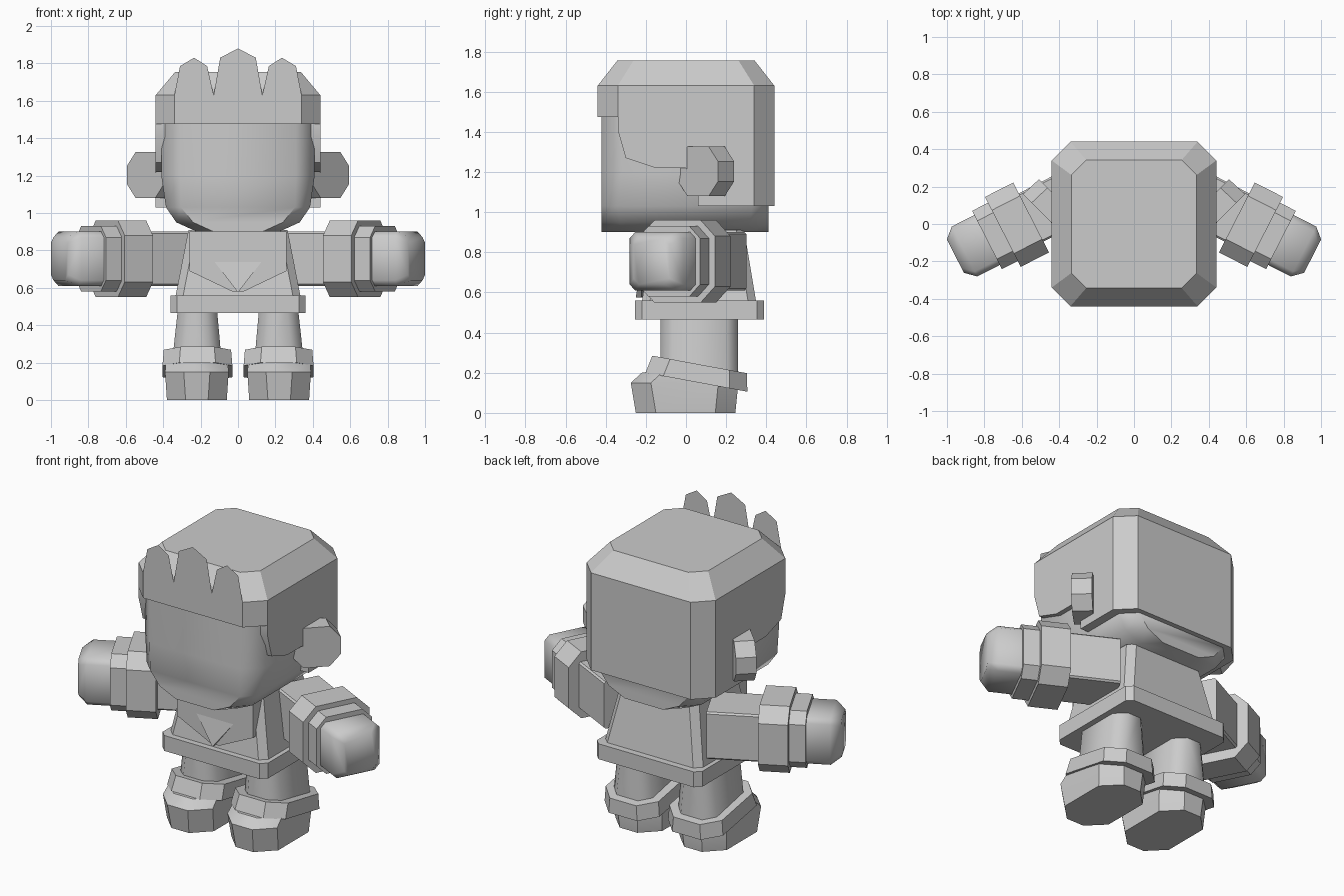
import bpy, bmesh, math
from mathutils import Matrix, Vector

if "Cube" in bpy.data.objects:
    bpy.data.objects.remove(bpy.data.objects["Cube"])

grey = bpy.data.materials.new("plain grey")
grey.diffuse_color = (0.6, 0.6, 0.6, 1)
grey.use_nodes = True
grey.node_tree.nodes["Principled BSDF"].inputs["Base Color"].default_value = grey.diffuse_color


def shade(ob, angle):
    bpy.ops.object.select_all(action='DESELECT')
    ob.select_set(True)
    bpy.context.view_layer.objects.active = ob
    bpy.ops.object.shade_smooth_by_angle(angle=math.radians(angle))


def finish(name, bm, angle=30, mirror=False, recalc=True):
    if recalc:
        bmesh.ops.recalc_face_normals(bm, faces=bm.faces)
    me = bpy.data.meshes.new(name)
    bm.to_mesh(me)
    bm.free()
    me.materials.append(grey)
    ob = bpy.data.objects.new(name, me)
    bpy.context.collection.objects.link(ob)
    shade(ob, angle)
    if mirror:
        ob.modifiers.new("mirror", 'MIRROR').use_mirror_merge = False
    return ob


def loft(name, sections, matrix=Matrix(), angle=30, mirror=False):
    """Chamfered rectangles (height, half x, half y, chamfer, centre x, centre y) joined in a stack."""
    bm = bmesh.new()
    rings = []
    for t, hx, hy, c, cx, cy in sections:
        quarter = [(hx - c, -hy), (hx, c - hy), (hx, hy - c), (hx - c, hy)]
        pts = quarter + [(-x, -y) for x, y in quarter]
        rings.append([bm.verts.new(matrix @ Vector((cx + x, cy + y, t))) for x, y in pts])
    for a, b in zip(rings, rings[1:]):
        for i in range(8):
            j = (i + 1) % 8
            bm.faces.new((a[i], a[j], b[j], b[i]))
    bm.faces.new(rings[0][::-1])
    bm.faces.new(rings[-1])
    return finish(name, bm, angle, mirror)


def extrude(name, outline, direction, mirror=False):
    """A flat outline of 3D points pushed along a direction."""
    bm = bmesh.new()
    face = bm.faces.new([bm.verts.new(p) for p in outline])
    new = bmesh.ops.extrude_face_region(bm, geom=[face])["geom"]
    bmesh.ops.translate(bm, vec=direction, verts=[v for v in new if isinstance(v, bmesh.types.BMVert)])
    # keep the starting cap so that the solid is closed
    if not face.is_valid:
        bmesh.ops.holes_fill(bm, edges=bm.edges)
    return finish(name, bm, 30, mirror)


# head with a narrowing chin
loft("head", [(0.90, 0.22, 0.415, 0.09, 0, -0.005), (0.95, 0.33, 0.415, 0.09, 0, -0.005),
              (1.03, 0.385, 0.415, 0.08, 0, -0.005), (1.20, 0.41, 0.415, 0.10, 0, -0.005),
              (1.55, 0.41, 0.415, 0.10, 0, -0.005)], angle=50)

# hair cap, trimmed along its side hairline
hair = loft("hair", [(0.95, 0.44, 0.44, 0.10, 0, 0), (1.63, 0.44, 0.44, 0.10, 0, 0),
                     (1.755, 0.335, 0.342, 0.08, 0, 0)])
line = [(-0.6, 1.475), (-0.34, 1.475), (-0.34, 1.41), (-0.30, 1.27), (-0.15, 1.22), (0, 1.22),
        (0.06, 1.15), (0.06, 1.03), (0.6, 1.03), (0.6, 1.9), (-0.6, 1.9)]
cutter = extrude("hairline cutter", [(-0.6, y, z) for y, z in line], (1.2, 0, 0))
cutter.hide_render = True
cut = hair.modifiers.new("trim", 'BOOLEAN')
cut.operation, cut.object, cut.solver = 'INTERSECT', cutter, 'EXACT'
bpy.context.view_layer.objects.active = hair
bpy.ops.object.modifier_apply(modifier="trim")
bpy.data.objects.remove(cutter)
shade(hair, 46)

# three flat hair spikes above the forehead
side = [(-0.34, 1.63), (-0.13, 1.63), (-0.165, 1.785), (-0.235, 1.83), (-0.31, 1.785)]
middle = [(-0.13, 1.63), (0.13, 1.63), (0.095, 1.83), (0, 1.88), (-0.095, 1.83)]
bm = bmesh.new()
for spike in (side, middle, [(-x, z) for x, z in side][::-1]):
    bm.faces.new([bm.verts.new((x, -0.441, z)) for x, z in spike])
finish("hair_spikes", bm, recalc=False)

# ears: octagonal slabs turned outwards
ear = [(0.14, 0.05), (0.075, 0.123), (-0.075, 0.123), (-0.14, 0.05)]
ear += [(-w, -h) for w, h in ear]
extrude("ear", [(0.495 + 0.7 * w, 0.06 + 0.71 * w, 1.203 + h) for w, h in ear],
        (-0.085, 0.08, 0), mirror=True)

# torso, belt and crossed collar
loft("torso", [(0.55, 0.335, 0.285, 0.04, 0, 0.065), (0.91, 0.265, 0.23, 0.04, 0, 0.06)])
loft("belt", [(0.465, 0.36, 0.322, 0.035, 0, 0.067), (0.56, 0.36, 0.322, 0.035, 0, 0.067)])
lapel = [(-0.26, 0.9), (-0.26, 0.69), (-0.03, 0.58), (0.03, 0.58), (0.26, 0.69), (0.26, 0.9)]
extrude("collar", [(x, -0.225, z) for x, z in lapel], (0, 0.12, 0))
extrude("collar_front", [(-0.25, -0.2, 0.9), (0, -0.25, 0.575), (0.25, -0.2, 0.9)], (0, 0.1, 0))

# arms: local z runs along the arm, which swings forwards
p, d = Vector((0.455, 0.89, 0)), Vector((0.89, -0.455, 0))
arm = Matrix(((p.x, 0, d.x, 0.55), (p.y, 0, d.y, 0.035), (0, 1, 0, 0.755), (0, 0, 0, 1)))
loft("sleeve", [(-0.30, 0.145, 0.145, 0.01, 0, 0), (0.02, 0.145, 0.145, 0.01, 0, 0)], arm, mirror=True)
loft("wide_cuff", [(0, 0.21, 0.205, 0.08, 0, 0), (0.17, 0.21, 0.205, 0.08, 0, 0)], arm, mirror=True)
loft("narrow_cuff", [(0.15, 0.175, 0.175, 0.06, 0, 0), (0.265, 0.175, 0.175, 0.06, 0, 0)], arm, mirror=True)
loft("fist", [(0.24, 0.15, 0.145, 0.03, 0, 0), (0.40, 0.15, 0.145, 0.03, 0, 0),
              (0.455, 0.10, 0.115, 0.03, 0, 0)], arm, angle=50, mirror=True)

# legs and boots with a tilted boot cuff
loft("leg", [(0.18, 0.135, 0.193, 0.06, 0.22, 0.067), (0.48, 0.105, 0.193, 0.06, 0.217, 0.067)],
     angle=50, mirror=True)
tilt = Matrix.Translation((0.217, 0.06, 0.197)) @ Matrix.Rotation(math.radians(-10.5), 4, 'X')
loft("boot_cuff", [(-0.045, 0.187, 0.258, 0.09, 0, 0), (0.045, 0.18, 0.24, 0.09, 0, 0)], tilt, mirror=True)
loft("boot", [(0, 0.16, 0.248, 0.10, 0.22, -0.002), (0.15, 0.17, 0.268, 0.10, 0.22, -0.007),
              (0.2, 0.165, 0.235, 0.10, 0.22, 0.015)], angle=40, mirror=True)
